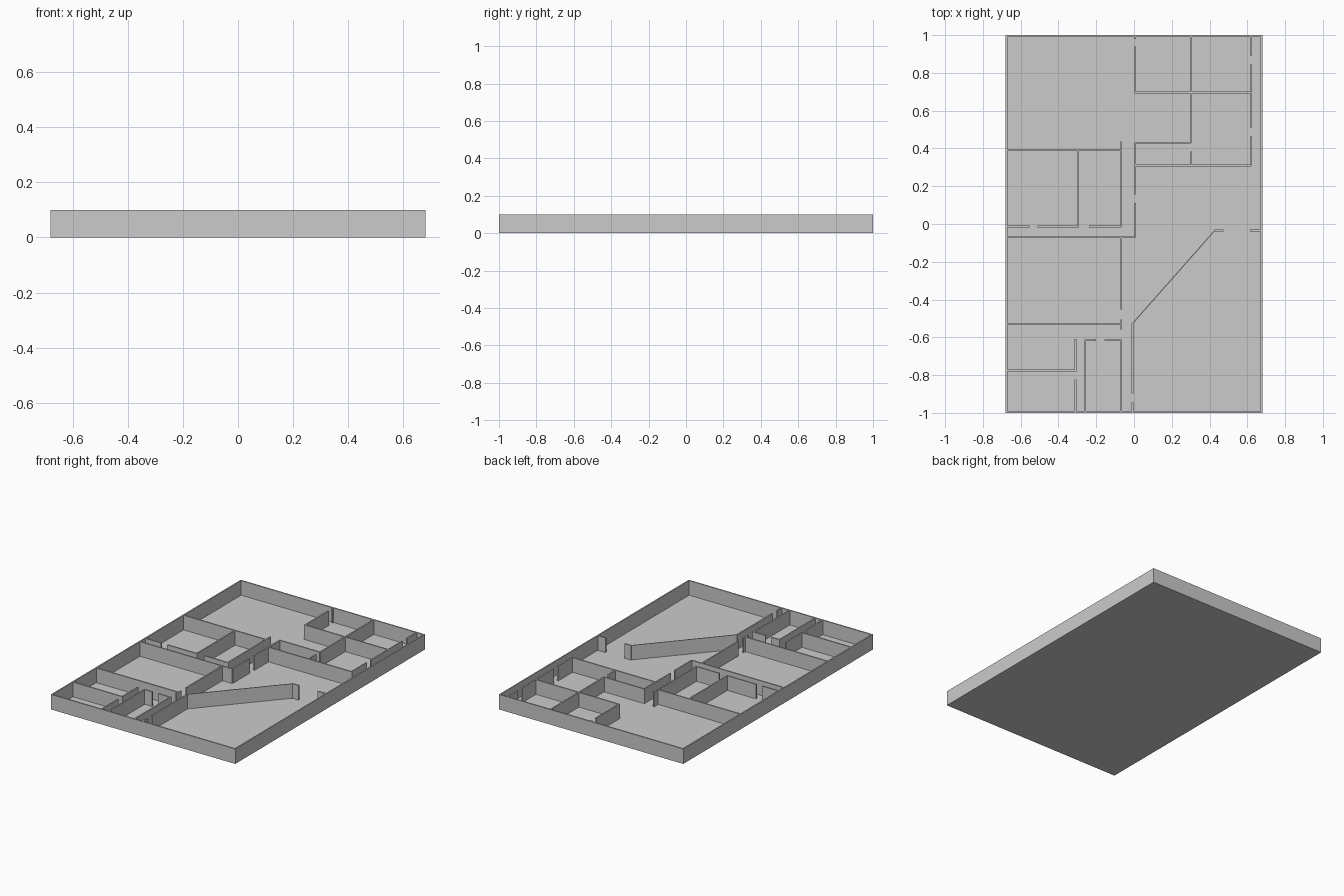
import bpy
import math

default_cube = bpy.data.objects.get("Cube")
if default_cube:
    bpy.data.objects.remove(default_cube, do_unlink=True)

# Overall plan limits and thicknesses
WEST, EAST, SOUTH, NORTH = -0.68, 0.68, -1.0, 1.0
HEIGHT = 0.1
FLOOR = 0.003
THICK = 0.009
THIN = 0.005

# Main partition lines shared by several rooms
HALL_WEST = -0.067
HALL_EAST = 0.007
ENTRY = -0.008
SUITE_MID = 0.303
SUITE_EAST = 0.62
BATH_SOUTH = -0.013
CORRIDOR = -0.07

plaster = bpy.data.materials.new("plain grey plaster")
plaster.use_nodes = True
grey = (0.6, 0.6, 0.6, 1)
plaster.diffuse_color = grey
plaster.node_tree.nodes["Principled BSDF"].inputs["Base Color"].default_value = grey


def box(name, centre, size, turn=0):
    bpy.ops.mesh.primitive_cube_add(size=1, location=centre, rotation=(0, 0, turn))
    part = bpy.context.object
    part.name = name
    part.scale = size
    bpy.ops.object.transform_apply(location=False, rotation=False, scale=True)
    part.data.materials.append(plaster)
    return part


def wall(name, start, end, thick=THICK):
    """Upright panel standing on the floor between two plan points."""
    dx, dy = end[0] - start[0], end[1] - start[1]
    centre = ((start[0] + end[0]) / 2, (start[1] + end[1]) / 2, (HEIGHT + FLOOR) / 2)
    length = math.hypot(dx, dy)
    return box(name, centre, (length, thick, HEIGHT - FLOOR), math.atan2(dy, dx))


def wall_across(name, y, *spans):
    """Wall along x, broken by doorways between the spans."""
    for a, b in spans:
        wall(name, (a, y), (b, y))


def wall_along(name, x, *spans):
    """Wall along y, broken by doorways between the spans."""
    for a, b in spans:
        wall(name, (x, a), (x, b))


# Floor slab and outer walls
box("floor", (0, 0, FLOOR / 2), (EAST - WEST, NORTH - SOUTH, FLOOR))
inset = THICK / 2
for y in (SOUTH + inset, NORTH - inset):
    wall_across("outer_end_wall", y, (WEST, EAST))
for x in (WEST + inset, EAST - inset):
    wall_along("outer_side_wall", x, (SOUTH + THICK, NORTH - THICK))

# Back suite of rooms
wall_along("suite_west_wall", HALL_EAST, (NORTH, 0.98), (0.94, 0.692))
wall_along("suite_middle_wall", SUITE_MID, (NORTH, 0.43), (0.385, 0.31))
wall_along("suite_east_wall", SUITE_EAST, (NORTH, 0.89), (0.845, 0.51), (0.465, 0.307))
wall_across("suite_divider", 0.696, (HALL_EAST, SUITE_EAST))
wall_across("closet_back_wall", 0.43, (HALL_EAST, SUITE_MID))
wall_across("suite_front_wall", 0.31, (HALL_EAST, SUITE_EAST))
wall_along("hall_east_wall", HALL_EAST, (0.434, 0.157), (0.11, CORRIDOR))

# Middle pair of rooms
wall_across("bath_back_wall", 0.39, (WEST, HALL_WEST))
wall_along("bath_east_wall", HALL_WEST, (0.437, BATH_SOUTH))
wall_along("bath_divider", -0.295, (0.39, BATH_SOUTH))
wall_across("bath_front_wall", BATH_SOUTH,
            (WEST, -0.554), (-0.51, -0.291), (-0.237, HALL_WEST))

# Front bedroom
wall_across("corridor_wall", CORRIDOR, (WEST, HALL_EAST))
wall_along("bedroom_east_wall", HALL_WEST, (CORRIDOR, -0.453), (-0.505, -0.558))
wall_across("bedroom_front_wall", -0.53, (WEST, HALL_WEST))

# Small front rooms
wall_across("store_back_wall", -0.776, (WEST, -0.31))
wall_along("store_east_wall", -0.31, (-0.61, -0.78), (-0.823, SOUTH))
wall_along("closet_west_wall", -0.258, (-0.612, SOUTH))
wall_across("closet_door_wall", -0.616, (-0.258, -0.2), (-0.157, HALL_WEST))
wall_along("closet_east_wall", HALL_WEST, (-0.612, SOUTH))

# Entry wall, slanted wall and doorway stubs of the large room
wall_along("entry_wall", ENTRY, (-0.527, -0.897), (-0.945, SOUTH))
wall("slanted_wall", (ENTRY, -0.527), (0.428, -0.034), THIN)
wall_across("large_room_door_wall", -0.034, (0.425, 0.473), (0.615, EAST))
